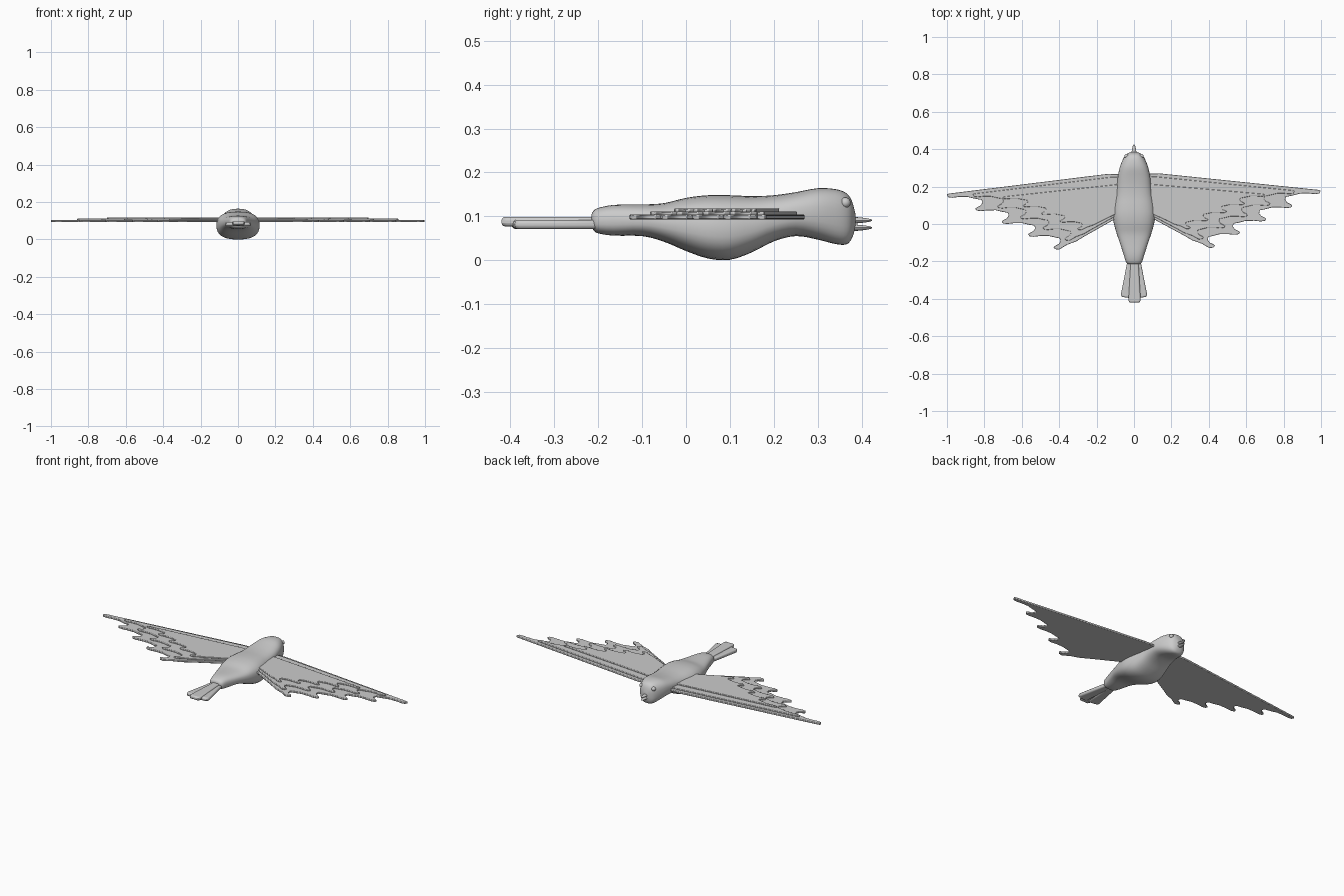
import bpy, bmesh, math
from mathutils import Matrix, Vector

if "Cube" in bpy.data.objects:
    bpy.data.objects.remove(bpy.data.objects["Cube"])


def make_object(name, bm, angle=40):
    bmesh.ops.recalc_face_normals(bm, faces=bm.faces)
    mesh = bpy.data.meshes.new(name)
    bm.to_mesh(mesh)
    bm.free()
    ob = bpy.data.objects.new(name, mesh)
    bpy.context.collection.objects.link(ob)
    bpy.ops.object.select_all(action='DESELECT')
    ob.select_set(True)
    bpy.context.view_layer.objects.active = ob
    bpy.ops.object.shade_smooth_by_angle(angle=math.radians(angle))
    return ob


def catmull(rows, steps):
    out = []
    pts = [Vector(r) for r in rows]
    for i in range(len(pts) - 1):
        a, b, c, d = pts[max(i - 1, 0)], pts[i], pts[i + 1], pts[min(i + 2, len(pts) - 1)]
        for s in range(steps):
            t = s / steps
            out.append(0.5 * (2 * b + (c - a) * t + (2 * a - 5 * b + 4 * c - d) * t * t
                              + (3 * b - a - 3 * c + d) * t ** 3))
    return out + [pts[-1]]


def loft(name, rows, sides=32, power=2.6, steps=3):
    """Rows are (y, z bottom, z top, half width)."""
    bm = bmesh.new()
    rings = []
    for y, lo, hi, w in catmull(rows, steps):
        ring = []
        for k in range(sides):
            a = 2 * math.pi * k / sides
            c, s = math.cos(a), math.sin(a)
            x = math.copysign(abs(c) ** (2 / power), c) * w
            z = math.copysign(abs(s) ** (2 / power), s) * (hi - lo) / 2
            ring.append(bm.verts.new((x, y, (lo + hi) / 2 + z)))
        rings.append(ring)
    for r, q in zip(rings, rings[1:]):
        for k in range(sides):
            n = (k + 1) % sides
            bm.faces.new((r[k], r[n], q[n], q[k]))
    bm.faces.new(rings[0])
    bm.faces.new(rings[-1])
    return make_object(name, bm)


def slab(name, outline, z0, z1, bevel):
    bm = bmesh.new()
    face = bm.faces.new([bm.verts.new((x, y, z0)) for x, y in outline])
    geo = bmesh.ops.extrude_face_region(bm, geom=[face])['geom']
    bmesh.ops.translate(bm, verts=[v for v in geo if isinstance(v, bmesh.types.BMVert)],
                        vec=(0, 0, z1 - z0))
    ob = make_object(name, bm, 50)
    mod = ob.modifiers.new("rounded_edge", 'BEVEL')
    mod.width, mod.segments = bevel, 2
    mod.limit_method, mod.angle_limit = 'ANGLE', math.radians(60)
    return ob


# body with head, from tail end to face
loft("body", [
    (-0.215, 0.078, 0.105, 0.025), (-0.205, 0.063, 0.117, 0.042), (-0.165, 0.056, 0.126, 0.055),
    (-0.10, 0.055, 0.127, 0.076), (-0.05, 0.042, 0.130, 0.093), (0.0, 0.021, 0.142, 0.107),
    (0.05, 0.004, 0.148, 0.115), (0.10, 0.001, 0.148, 0.112), (0.15, 0.018, 0.146, 0.102),
    (0.20, 0.043, 0.148, 0.093), (0.25, 0.055, 0.155, 0.087), (0.30, 0.047, 0.164, 0.077),
    (0.34, 0.037, 0.162, 0.062), (0.365, 0.036, 0.153, 0.048), (0.378, 0.050, 0.135, 0.033),
    (0.386, 0.075, 0.105, 0.012)])

# beak halves
for name, z in (("upper_beak", 0.091), ("lower_beak", 0.074)):
    loft(name, [(0.36, z - .008, z + .008, .014), (0.39, z - .007, z + .007, .012),
                (0.415, z - .004, z + .004, .007), (0.424, z - .001, z + .001, .002)], 12, 2, 3)

# eyes
for side, label in ((1, "right"), (-1, "left")):
    bm = bmesh.new()
    bmesh.ops.create_uvsphere(bm, u_segments=16, v_segments=10, radius=0.012,
                              matrix=Matrix.Translation((side * 0.040, 0.363, 0.131)))
    make_object(label + "_eye", bm)

# wing outline with hooked feather tips, leading edge first
tips = [(1.0, .158), (.848, .085), (.708, .015), (.567, -.055), (.432, -.125)]
wing = [(.02, .255), (.06, .268), (.14, .269), (.985, .173), (1.0, .168)]
for i, (x, y) in enumerate(tips):
    if i:
        wing += [(x + dx, y + dy) for dx, dy in
                 ((-.035, .052), (-.038, .036), (-.028, .022), (-.010, .013), (0, .006))]
    wing += [(x - .008, y - .005), (x - .030, y - .008)]
    if i < 4:
        wing += [(x - .065, y - .004), (x - .11, y - .004), (x - .15, y - .014)]
wing += [(.36, -.108), (.31, -.09), (.27, -.066), (.10, .028), (.02, .06)]

# three stacked feather layers on each wing: x scale, y scale, y shift, z range
layers = [("flight_feathers", 1, 1, 0, .093, .104), ("middle_feathers", .86, .84, .026, .102, .111),
          ("upper_feathers", .70, .60, .050, .109, .118)]
for side, label in ((1, "right"), (-1, "left")):
    for name, sx, sy, oy, z0, z1 in layers:
        ob = slab(f"{label}_{name}", [(side * x * sx, y * sy + oy) for x, y in wing],
                  z0, z1, 0.0025)
        ob.rotation_euler.z = 0.010

# tail feathers
for name, angle, length, z0, z1 in (("middle_tail_feather", 0, .235, .077, .099),
                                    ("left_tail_feather", -.13, .21, .071, .092),
                                    ("right_tail_feather", .13, .21, .071, .092)):
    e = -length
    ob = slab(name, [(-.018, .03), (.018, .03), (.033, e + .012), (.026, e),
                     (-.026, e), (-.033, e + .012)], z0, z1, 0.008)
    ob.modifiers[0].segments = 3
    ob.location = (math.copysign(.012, angle) if angle else 0.003, -.185, 0)
    ob.rotation_euler.z = angle
